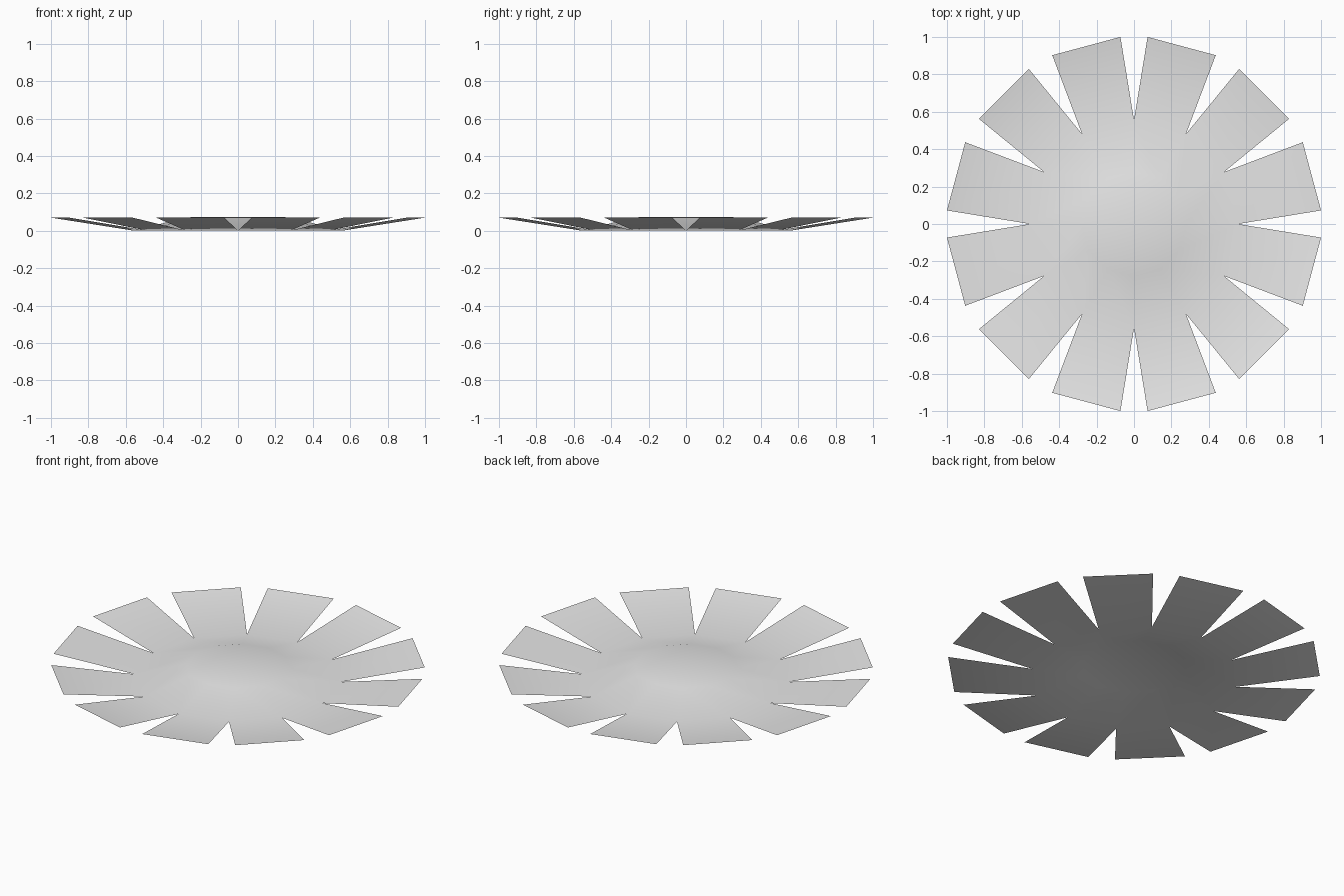
import bpy, bmesh
from math import cos, sin, radians

cube = bpy.data.objects.get("Cube")
if cube:
    bpy.data.objects.remove(cube, do_unlink=True)

SIDES = 12
STEP = 360 / SIDES
HALF_TIP = 10.85          # half the angle spanned by a petal tip

grey = bpy.data.materials.new("light_grey")
grey.use_nodes = True
colour = (0.8, 0.8, 0.8, 1)
grey.diffuse_color = colour
grey.node_tree.nodes["Principled BSDF"].inputs["Base Color"].default_value = colour

bm = bmesh.new()


def point(radius, degrees, z):
    a = radians(degrees)
    return bm.verts.new((radius * cos(a), radius * sin(a), z))


def ring(radius, z):
    return [point(radius, i * STEP, z) for i in range(SIDES)]


# Raised centre, sloping skirt and upturned petals
centre = point(0, 0, 0.073)
crown = ring(0.28, 0.072)
base = ring(0.555, 0)
for i in range(SIDES):
    j = (i + 1) % SIDES
    bm.faces.new((centre, crown[i], crown[j]))
    bm.faces.new((crown[i], base[i], base[j], crown[j]))
    middle = (i + 0.5) * STEP
    tip_a = point(1.0027, middle - HALF_TIP, 0.07)
    tip_b = point(1.0027, middle + HALF_TIP, 0.07)
    bm.faces.new((base[i], tip_a, tip_b, base[j]))

for face in bm.faces:
    face.smooth = True

mesh = bpy.data.meshes.new("petal_disc")
bm.to_mesh(mesh)
bm.free()
mesh.materials.append(grey)
disc = bpy.data.objects.new("petal_disc", mesh)
bpy.context.collection.objects.link(disc)
